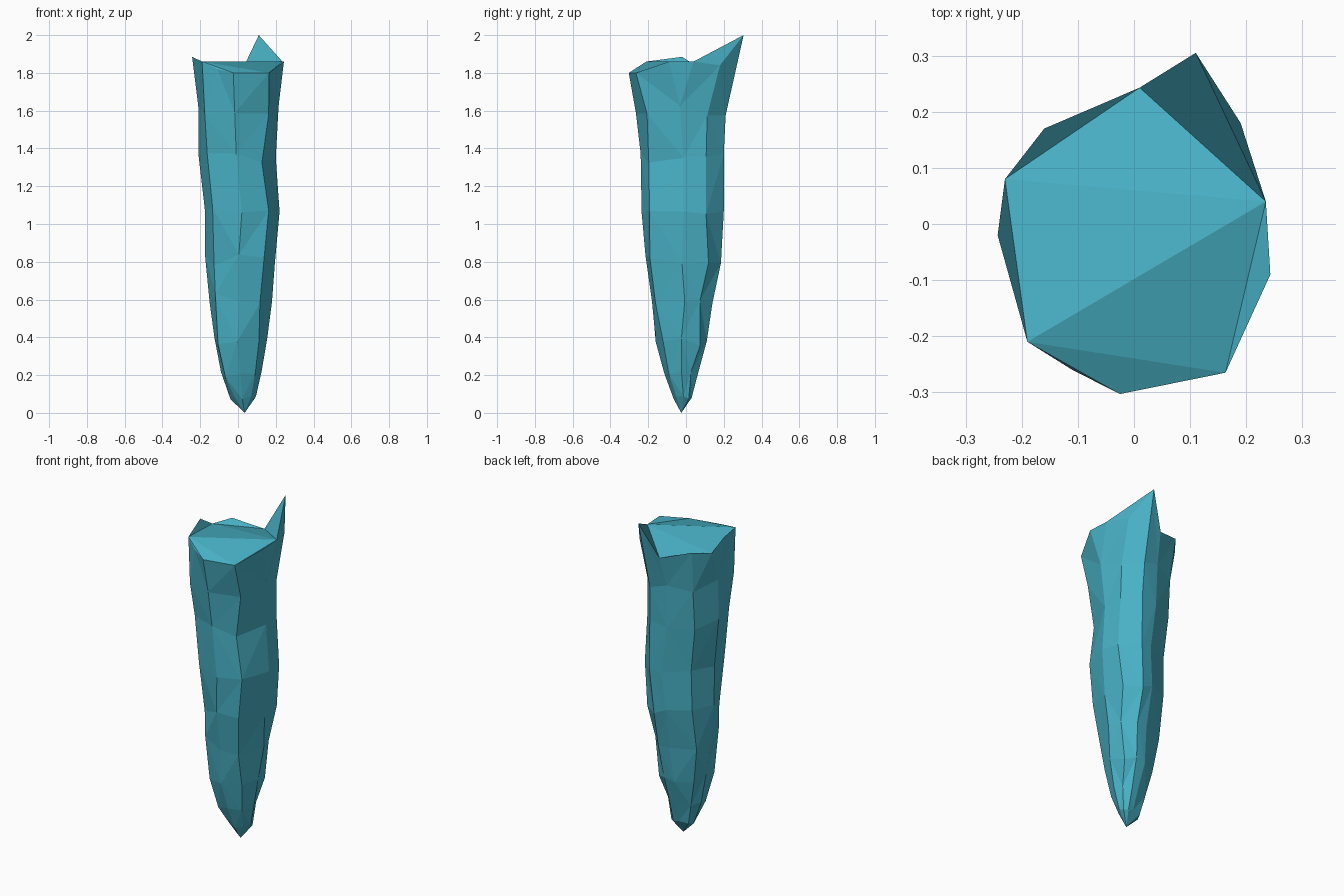
import bpy, bmesh, random
from mathutils import Vector

cube = bpy.data.objects.get("Cube")
if cube:
    bpy.data.objects.remove(cube, do_unlink=True)
random.seed(4)

# Single teal stone colour
teal = bpy.data.materials.new("teal_stone")
teal.use_nodes = True
colour = (0.065, 0.44, 0.56, 1)
teal.diffuse_color = colour
teal.node_tree.nodes["Principled BSDF"].inputs["Base Color"].default_value = colour

# Jagged rim: letter -> (position, body column below it)
rim = {
    "A": ((.11, .305, 2.0), 0), "B": ((.19, .18, 1.84), 1),
    "C": ((.235, .04, 1.86), 2), "D": ((.243, -.09, 1.86), 2),
    "E": ((.163, -.265, 1.80), 3), "F": ((-.025, -.303, 1.80), 4),
    "G": ((-.11, -.26, 1.82), 5), "H": ((-.19, -.21, 1.86), 5),
    "I": ((-.243, -.02, 1.885), 6), "J": ((-.23, .08, 1.82), 7),
    "K": ((-.16, .17, 1.84), 7), "L": ((.01, .243, 1.79), 8),
}
# Facets of the broken top
top_facets = "CLJ CJH HEC HFE CED HJI JLK LCA ACB HGF".split()

# Cross-section corners in unit space, clockwise from above
section = [(.5, 1), (.87, .65), (1, 0), (.7, -.8), (-.1, -1),
           (-.78, -.72), (-1, 0), (-.75, .65), (0, .95)]
# Body levels: z, x min, x max, y min, y max
levels = [(1.60, -.21, .215, -.265, .21), (1.35, -.21, .20, -.24, .20),
          (1.08, -.175, .22, -.235, .20), (.81, -.175, .195, -.215, .185),
          (.60, -.15, .18, -.18, .14), (.38, -.125, .155, -.16, .11),
          (.20, -.09, .125, -.115, .065), (.08, -.04, .095, -.065, .03)]

bm = bmesh.new()
top = {k: bm.verts.new(p) for k, (p, c) in rim.items()}
for names in top_facets:
    bm.faces.new([top[n] for n in names])

# Faceted tapering body rings
rings = []
for z, x0, x1, y0, y1 in levels:
    ring = []
    for u, v in section:
        du, dv = (random.uniform(-.09, .09) if abs(t) < .9 else 0 for t in (u, v))
        x = (x0 + x1) / 2 + (u + du) * (x1 - x0) / 2
        y = (y0 + y1) / 2 + (v + dv) * (y1 - y0) / 2
        ring.append(bm.verts.new((x, y, z + random.uniform(-.1, .1) * min(z, .3))))
    rings.append(ring)


def bridge(a, b, c, d, flip):
    """Two triangles between an upper edge a-b and a lower edge d-c."""
    tris = [(a, b, c), (a, c, d)] if flip else [(a, b, d), (b, c, d)]
    for tri in tris:
        bm.faces.new(tri)


# Rim to first ring
names = list(rim)
for n, m in zip(names, names[1:] + names[:1]):
    i, j = rim[n][1], rim[m][1]
    if i == j:
        bm.faces.new((top[n], top[m], rings[0][i]))
    else:
        bridge(top[n], top[m], rings[0][j], rings[0][i], i % 2)

# Ring to ring, with alternating diagonals
count = len(section)
for r, (up, low) in enumerate(zip(rings, rings[1:])):
    for i in range(count):
        j = (i + 1) % count
        bridge(up[i], up[j], low[j], low[i], (i + r) % 2)

# Pointed foot
tip = bm.verts.new((.035, -.025, 0))
for i in range(count):
    bm.faces.new((rings[-1][i], rings[-1][(i + 1) % count], tip))

bmesh.ops.recalc_face_normals(bm, faces=bm.faces)
mesh = bpy.data.meshes.new("rock_spike")
bm.to_mesh(mesh)
bm.free()
mesh.materials.append(teal)
spike = bpy.data.objects.new("rock_spike", mesh)
bpy.context.collection.objects.link(spike)
